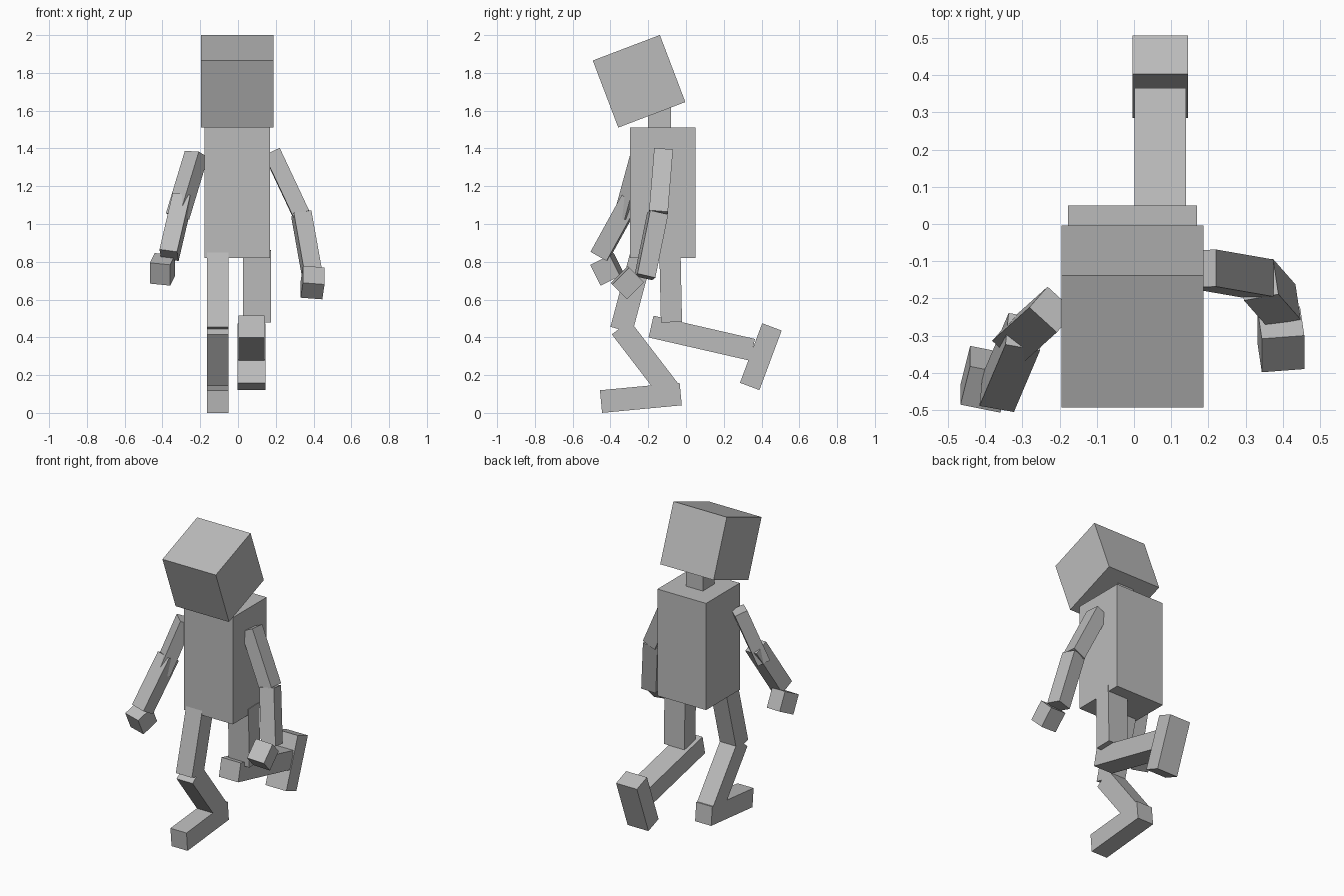
import bpy
from mathutils import Vector, Matrix

cube = bpy.data.objects.get("Cube")
if cube:
    bpy.data.objects.remove(cube, do_unlink=True)

# Single plain grey
grey = bpy.data.materials.new("plain_grey")
grey.use_nodes = True
colour = (0.5, 0.5, 0.5, 1)
grey.diffuse_color = colour
grey.node_tree.nodes["Principled BSDF"].inputs["Base Color"].default_value = colour


def limb(name, start, end, width, depth, side=(1, 0, 0)):
    """Box running from start to end; width is measured along side."""
    start, end = Vector(start), Vector(end)
    axis = (end - start).normalized()
    u = Vector(side)
    u = (u - axis * u.dot(axis)).normalized()
    v = axis.cross(u)
    bpy.ops.mesh.primitive_cube_add(size=1)
    ob = bpy.context.object
    ob.name = name
    turn = Matrix((u, v, axis)).transposed().to_4x4()
    size = Matrix.Diagonal((width, depth, (end - start).length, 1))
    ob.data.transform(turn @ size)
    ob.location = (start + end) / 2
    ob.data.materials.append(grey)
    return ob


# Head, neck and torso
limb("head", (-.004, -.316, 1.933), (-.004, -.181, 1.578), .382, .38)
limb("neck", (-.004, -.14, 1.7), (-.004, -.14, 1.48), .12, .12)
limb("torso", (-.004, -.123, 1.51), (-.004, -.123, .82), .348, .345)

# Left leg, bent backwards
limb("left_thigh", (.1, -.085, .86), (.1, -.077, .48), .147, .112)
limb("left_shin", (.071, -.185, .457), (.071, .352, .334), .138, .118)
limb("left_foot", (.071, .455, .455), (.071, .337, .14), .149, .11)

# Right leg, stepping forwards
limb("right_thigh", (-.107, -.225, .88), (-.107, -.342, .44), .115, .12)
limb("right_shin", (-.107, -.345, .452), (-.107, -.09, .12), .115, .12)
limb("right_foot", (-.107, -.45, .06), (-.107, -.028, .1), .115, .12)

# Left arm
limb("left_upper_arm", (.18, -.12, 1.38), (.335, -.147, 1.05), .09, .1)
limb("left_forearm", (.335, -.15, 1.055), (.395, -.218, .72), .095, .098, (1, .15, 0))
limb("left_hand", (.395, -.265, .735), (.395, -.355, .645), .115, .112, (1, .15, 0))

# Right arm
limb("right_upper_arm", (-.22, -.23, 1.37), (-.32, -.32, 1.04), .1, .08, (.75, -.66, 0))
limb("right_forearm", (-.295, -.29, 1.135), (-.365, -.455, .835), .095, .098, (1, -.1, 0))
limb("right_hand", (-.4, -.445, .815), (-.4, -.39, .705), .11, .118, (1, -.25, 0))
